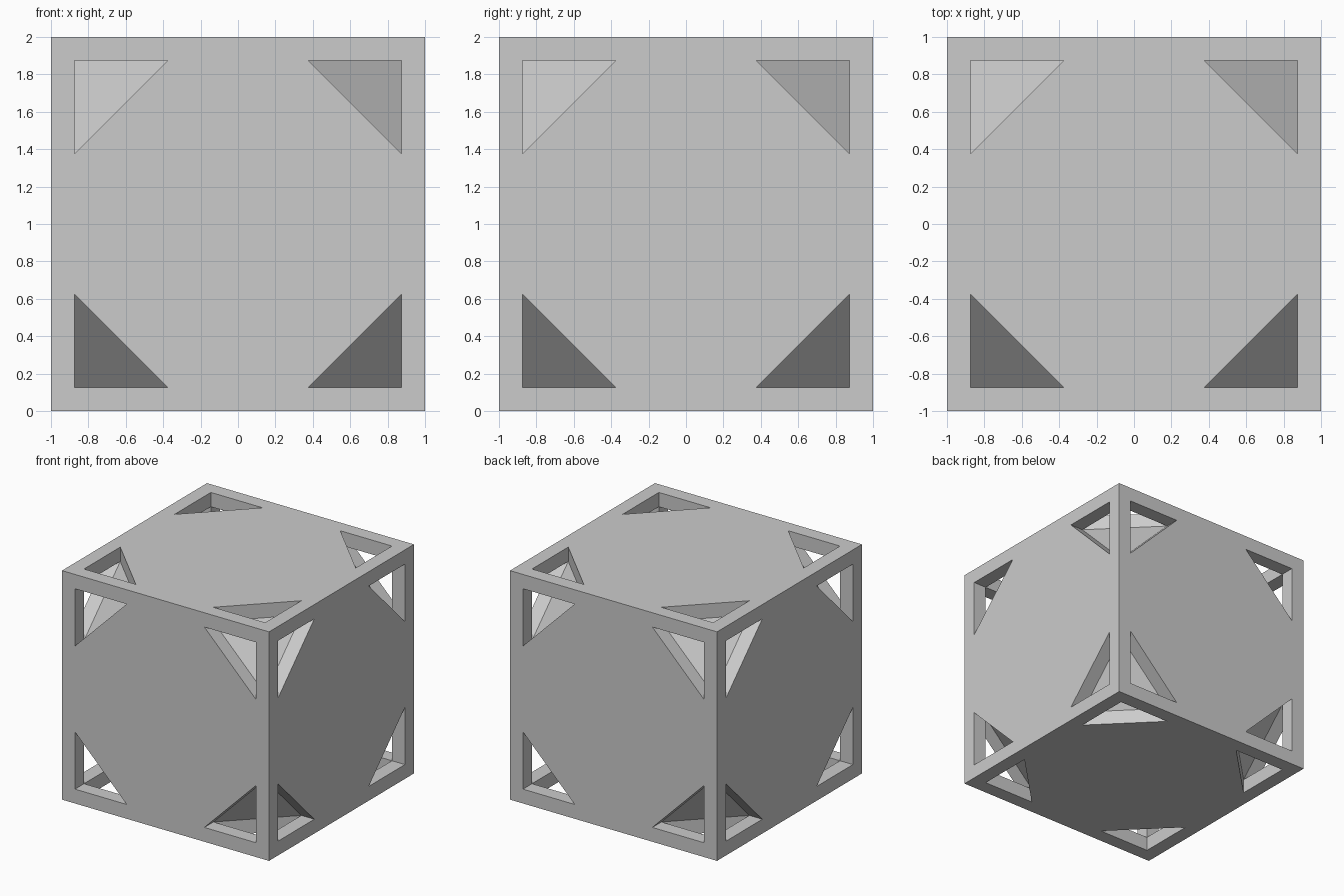
import bpy, bmesh
from mathutils import Vector

if "Cube" in bpy.data.objects:
    bpy.data.objects.remove(bpy.data.objects["Cube"])

T, L = 0.125, 0.625      # frame width, far end of each triangular window

bm = bmesh.new()


def add_face(points, turn):
    """Add a face in corner coordinates, cycled round the three axes."""
    verts = []
    for p in points:
        q = [p[(i - turn) % 3] for i in range(3)]
        verts.append(bm.verts.new(Vector(q) - Vector((1, 1, 1))))
    bm.faces.new(verts)


# One corner (an eighth of the cube), same pattern on its three faces
A, B, C = (T, T), (L, T), (T, L)
for turn in range(3):
    # outer face around the window, in two pieces
    for outline in ([(0, 0), (1, 0), (1, 1), B, A],
                    [(0, 0), A, C, B, (1, 1), (0, 1)]):
        add_face([(u, v, 0) for u, v in reversed(outline)], turn)
    # window walls
    for p, q in ((A, C), (C, B), (B, A)):
        add_face([(*p, 0), (*q, 0), (*q, T), (*p, T)], turn)

# slanted inner face behind the three windows
add_face([(L, T, T), (T, T, L), (T, L, T)], 0)
bmesh.ops.remove_doubles(bm, verts=bm.verts, dist=1e-5)

mesh = bpy.data.meshes.new("windowed_cube")
bm.to_mesh(mesh)
bm.free()
cube = bpy.data.objects.new("windowed_cube", mesh)
bpy.context.collection.objects.link(cube)
cube.location.z = 1

# Mirror the corner into all eight
mirror = cube.modifiers.new("eight_corners", 'MIRROR')
mirror.use_axis = (True, True, True)
mirror.use_clip = True
mirror.merge_threshold = 0.0001
